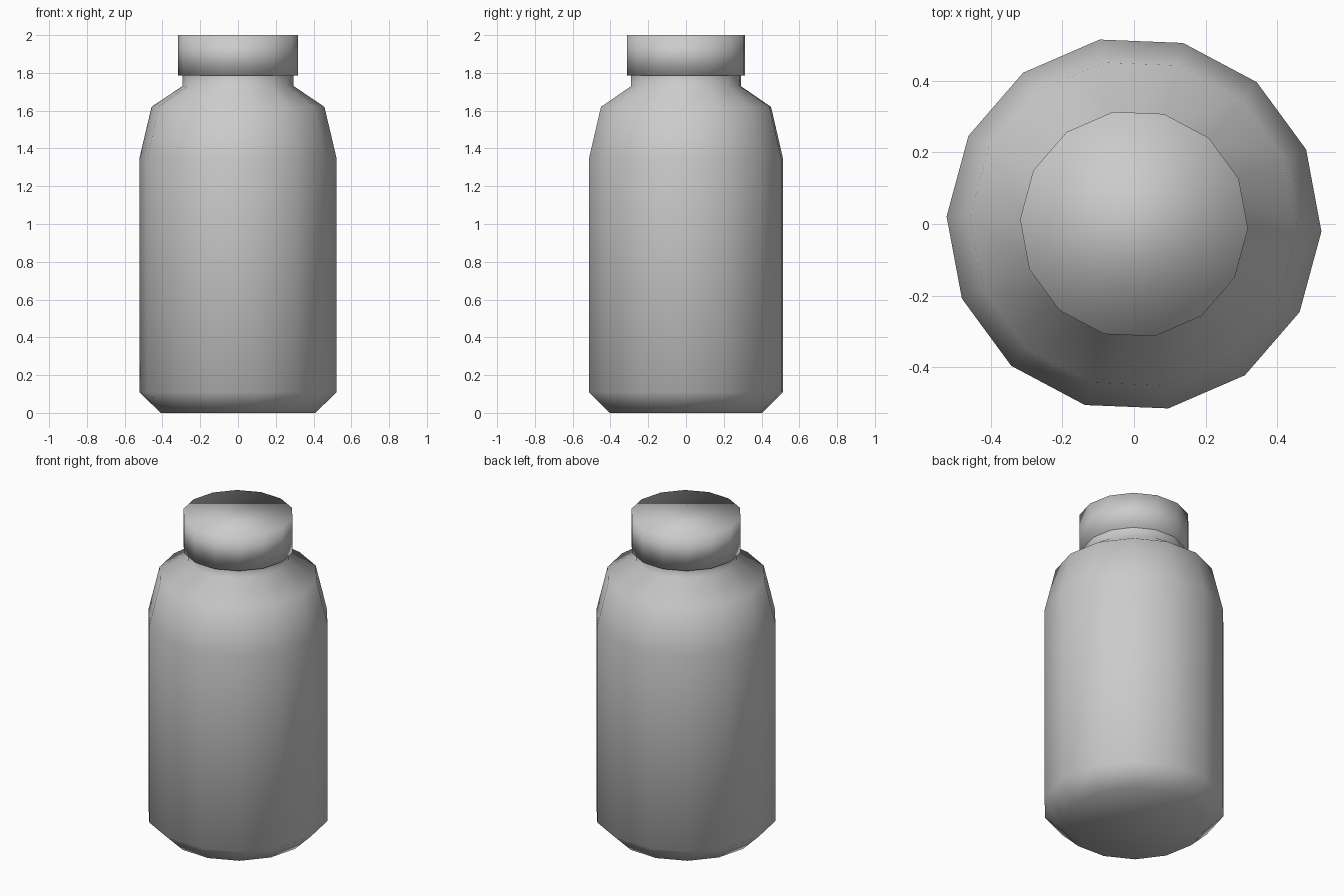
import bpy, bmesh, math

if "Cube" in bpy.data.objects:
    bpy.data.objects.remove(bpy.data.objects["Cube"])

SIDES = 14
TURN = math.radians(-2.3)


def lathe(name, profile, cap_top=True):
    """Revolve (radius, z) points into a smooth 14-sided solid."""
    bm = bmesh.new()
    rings = []
    for r, z in profile:
        angles = [TURN + 2 * math.pi * i / SIDES for i in range(SIDES)]
        rings.append([bm.verts.new((r * math.cos(a), r * math.sin(a), z)) for a in angles])
    for low, high in zip(rings, rings[1:]):
        for i in range(SIDES):
            j = (i + 1) % SIDES
            bm.faces.new((low[i], low[j], high[j], high[i]))
    bm.faces.new(rings[0][::-1])
    if cap_top:
        bm.faces.new(rings[-1])
    for f in bm.faces:
        f.smooth = True
    mesh = bpy.data.meshes.new(name)
    bm.to_mesh(mesh)
    bm.free()
    obj = bpy.data.objects.new(name, mesh)
    bpy.context.collection.objects.link(obj)
    return obj


# Bottle body: chamfered base, straight wall, sloped shoulder, neck hidden in the cap
lathe("bottle_body", [(0.41, 0), (0.523, 0.11), (0.523, 1.345),
                      (0.458, 1.62), (0.295, 1.73), (0.295, 1.79)], cap_top=False)

# Cap
lathe("bottle_cap", [(0.318, 1.785), (0.318, 2.0)])
